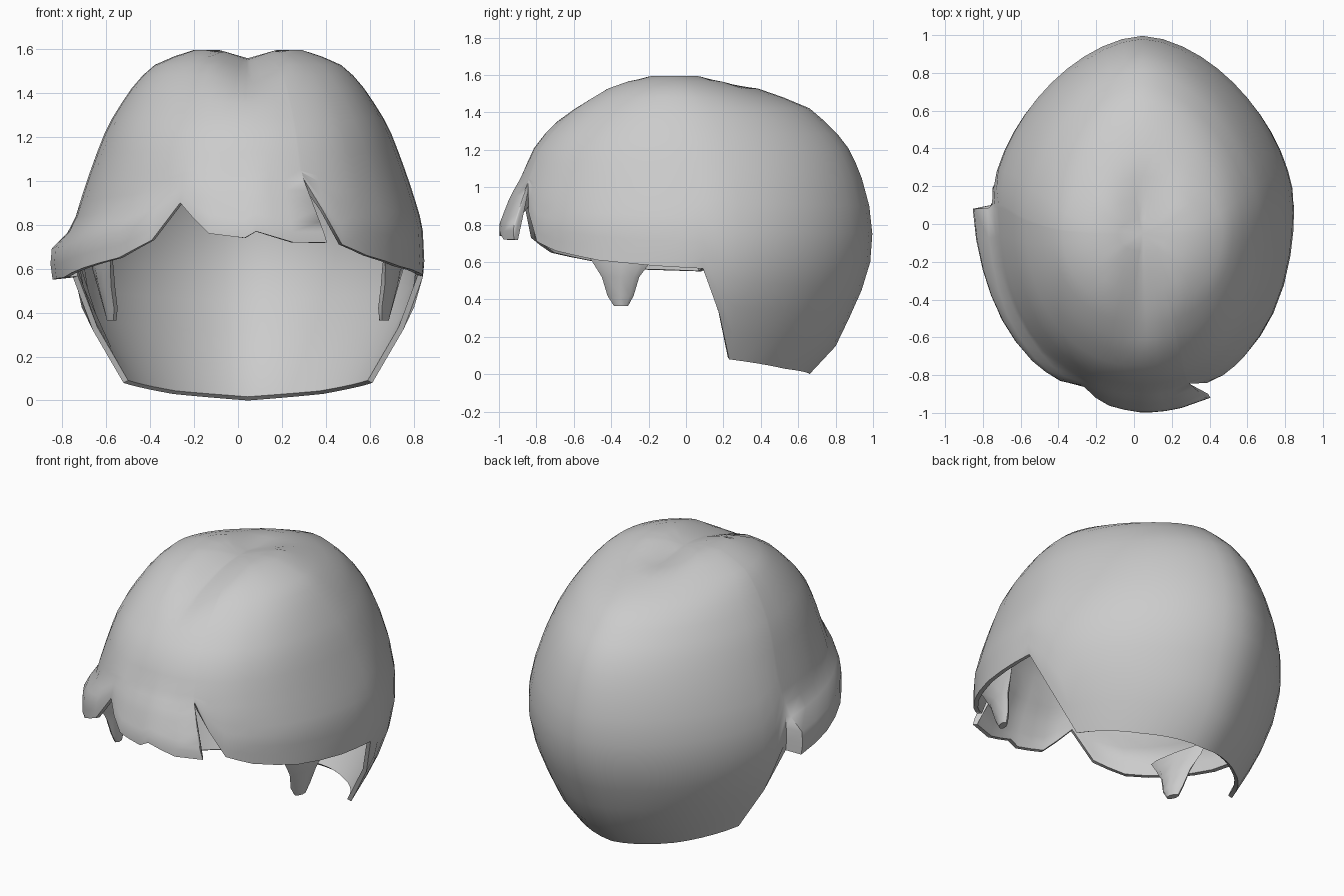
import bpy, bmesh, math

if "Cube" in bpy.data.objects:
    bpy.data.objects.remove(bpy.data.objects["Cube"])

CX, TOP, BAND = 0.045, 1.618, 1.05
# Shell silhouettes by height: z, half width, front y, back y
PROFILE = [(0.00, .55, -.80, .66), (.08, .59, -.84, .74), (.15, .63, -.86, .80),
           (.42, .765, -.90, .93), (.60, .805, -.92, .985), (.80, .795, -.93, 1.0),
           (.95, .75, -.91, .97), (1.08, .705, -.87, .93), (1.20, .66, -.82, .875),
           (1.31, .605, -.735, .79), (1.42, .53, -.615, .665), (1.47, .49, -.54, .55),
           (1.54, .41, -.43, .35), (1.59, .27, -.27, .17), (1.61, .18, -.18, .06),
           (TOP, 0, -.05, -.05)]
# Lower hem: angle from the front, hem z, sideways lean of the tip, outward flare
HEM = [(-180, 0, 0, 0), (-140, .03, 0, 0), (-102, .08, 0, 0), (-90, .56, 0, 0),
       (-89, .55, 0, .095), (-72, .56, 0, .075), (-42, .65, 0, .05), (-31, .73, 0, .03),
       (-23, .90, 0, .01), (-12, .76, 0, .05), (-1, .74, 0, .07), (2.5, .77, 0, .07),
       (12.6, .72, 1, .07), (19, .72, 5, .07), (19.6, 1.02, 0, 0), (31.5, .71, 0, 0),
       (41, .66, 0, 0), (57, .61, 0, 0), (75, .58, 0, 0), (89.5, .565, 0, 0),
       (102, .08, 0, 0), (140, .03, 0, 0), (180, 0, 0, 0)]


def clamp(v):
    return max(0.0, min(1.0, v))


def sample(z):
    for a, b in zip(PROFILE, PROFILE[1:]):
        if z <= b[0]:
            k = (z - a[0]) / (b[0] - a[0])
            return [p + (q - p) * k for p, q in zip(a[1:], b[1:])]
    return PROFILE[-1][1:]


def shell_point(angle, z, hem, lean, flare):
    w, yf, yb = sample(z)
    cy = .1 - .15 * clamp((z - 1.0) / .61)
    t = math.radians(angle + lean * clamp((1.02 - z) / .3))
    s, c = math.sin(t), math.cos(t)
    # blunt front, slightly pointed back
    p = 2.2 if c > 0 else 1.7
    k = (abs(s) ** p + abs(c) ** p) ** (-1 / p)
    # the side flap steps out sharply, the fringe gently
    reach, fade = (.24, .10) if angle < -20 else (.30, .27)
    out = flare * clamp((hem + reach - z) / fade)
    x = s * (w * k + out)
    y = cy - c * ((cy - yf if c > 0 else yb - cy) * k + out)
    dip = .06 * clamp(1 - abs(x) / .18) * clamp((z - 1.35) / .2) * clamp((.34 - y) / .2)
    return (CX + x, y, z - dip)


def finish(name, bm, angle, thickness=0):
    me = bpy.data.meshes.new(name)
    bm.to_mesh(me)
    bm.free()
    ob = bpy.data.objects.new(name, me)
    bpy.context.collection.objects.link(ob)
    bpy.ops.object.select_all(action='DESELECT')
    ob.select_set(True)
    bpy.context.view_layer.objects.active = ob
    if thickness:
        mod = ob.modifiers.new("thickness", 'SOLIDIFY')
        mod.thickness = thickness
        mod.offset = -1
        bpy.ops.object.modifier_apply(modifier=mod.name)
    bpy.ops.object.shade_smooth_by_angle(angle=math.radians(angle))
    return ob


# Main shell: columns follow the hem up to a common band, then rise to the crown
cols = []
for a, b in zip(HEM, HEM[1:]):
    n = max(1, math.ceil((b[0] - a[0]) / 9))
    cols += [[p + (q - p) * i / n for p, q in zip(a, b)] for i in range(n)]
LOW, HIGH = 7, 11
bm = bmesh.new()
grid = []
for ang, hem, lean, flare in cols:
    heights = [hem + (BAND - hem) * j / LOW for j in range(LOW)]
    heights += [BAND + (TOP - BAND) * math.sin(math.pi / 2 * j / HIGH) for j in range(HIGH)]
    grid.append([bm.verts.new(shell_point(ang, z, hem, lean, flare)) for z in heights])
crown = bm.verts.new((CX, -.05, TOP - .06))
for i, a in enumerate(grid):
    b = grid[(i + 1) % len(grid)]
    for j in range(LOW + HIGH - 1):
        bm.faces.new((a[j], b[j], b[j + 1], a[j + 1]))
    bm.faces.new((a[-1], b[-1], crown))
finish("hair_shell", bm, 60, .025)

# Tapered side locks: z, centre offset in x, front y, back y, half thickness
LOCK = [(.66, .665, -.54, -.16, .025), (.60, .66, -.50, -.19, .035),
        (.52, .645, -.45, -.25, .035), (.42, .625, -.42, -.28, .03), (.365, .62, -.385, -.31, .022)]
for side, label in ((1, "right"), (-1, "left")):
    bm = bmesh.new()
    rings = []
    for z, off, yf, yb, h in LOCK:
        cy, r = (yf + yb) / 2, (yb - yf) / 2
        ring = []
        for k in range(8):
            dy = r * math.sin(k * math.pi / 4)
            x = off + h * math.cos(k * math.pi / 4) + .22 * dy
            ring.append(bm.verts.new((CX + side * x, cy + dy, z)))
        rings.append(ring)
    for a, b in zip(rings, rings[1:]):
        for k in range(8):
            bm.faces.new((a[k], a[(k + 1) % 8], b[(k + 1) % 8], b[k]))
    bm.faces.new(rings[0])
    bm.faces.new(rings[-1])
    bmesh.ops.recalc_face_normals(bm, faces=bm.faces)
    finish("side_lock_" + label, bm, 50)
